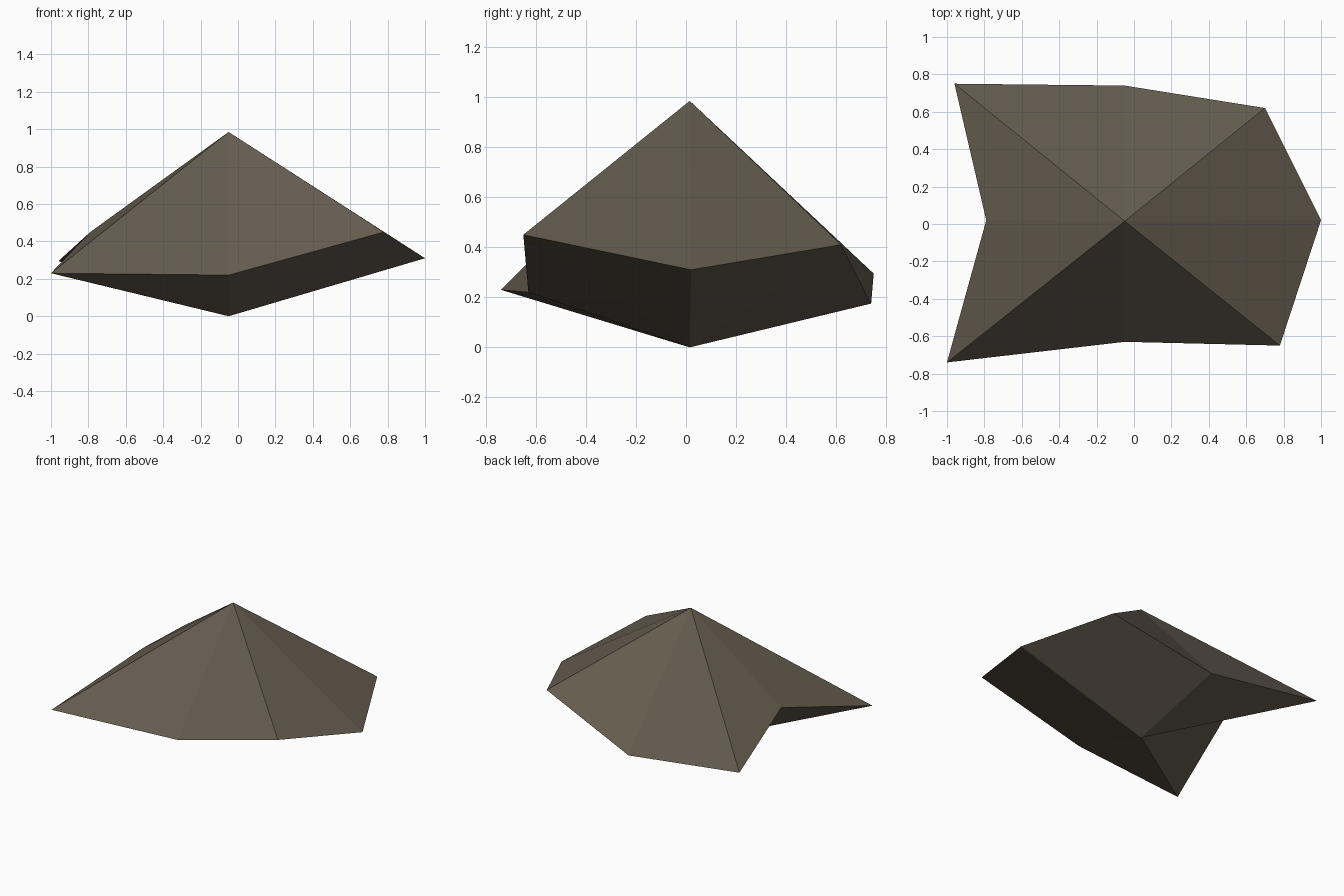
import bpy
import bmesh

cube = bpy.data.objects.get("Cube")
if cube:
    bpy.data.objects.remove(cube, do_unlink=True)

# Single stone colour
stone = bpy.data.materials.new("brown_grey_stone")
stone.use_nodes = True
colour = (0.13, 0.108, 0.077, 1)
stone.diffuse_color = colour
bsdf = stone.node_tree.nodes["Principled BSDF"]
bsdf.inputs["Base Color"].default_value = colour
bsdf.inputs["Roughness"].default_value = 0.9

# Uneven rim, counter-clockwise from the front left corner
rim_points = [
    (-1.0, -0.74, 0.23), (-0.05, -0.63, 0.22), (0.78, -0.65, 0.45),
    (1.0, 0.02, 0.31), (0.70, 0.62, 0.41), (-0.05, 0.74, 0.175),
    (-0.96, 0.75, 0.295), (-0.79, 0.02, 0.45),
]

# Flat-faceted rock: the rim fanned up to a peak and down to a keel point
bm = bmesh.new()
rim = [bm.verts.new(p) for p in rim_points]
peak = bm.verts.new((-0.05, 0.015, 0.985))
keel = bm.verts.new((-0.05, 0.015, 0))
for a, b in zip(rim, rim[1:] + rim[:1]):
    bm.faces.new((a, b, peak))
    bm.faces.new((b, a, keel))

mesh = bpy.data.meshes.new("rock")
bm.to_mesh(mesh)
bm.free()
mesh.materials.append(stone)
bpy.context.collection.objects.link(bpy.data.objects.new("rock", mesh))
